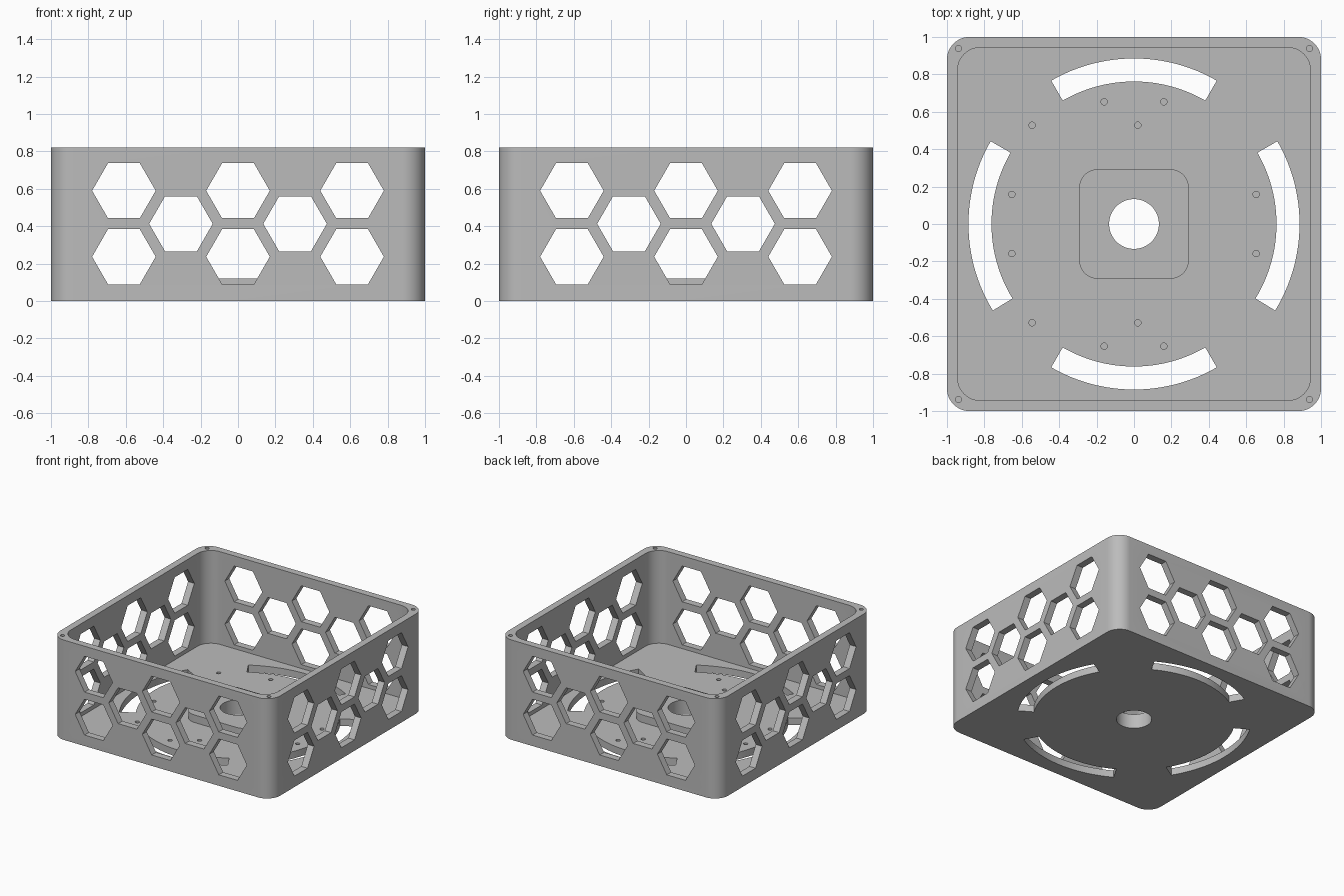
import bpy, bmesh
from math import sin, cos, pi, radians
from mathutils import Matrix, Vector

if "Cube" in bpy.data.objects:
    bpy.data.objects.remove(bpy.data.objects["Cube"])

HEIGHT, FLOOR, BOSS_TOP = 0.82, 0.058, 0.12
HALF, INNER, CORNER = 1.0, 0.943, 0.12

grey = bpy.data.materials.new("grey_plastic")
grey.use_nodes = True
colour = (0.5, 0.5, 0.5, 1)
grey.diffuse_color = colour
grey.node_tree.nodes["Principled BSDF"].inputs["Base Color"].default_value = colour


# Outlines
def arc(cx, cy, r, start, end, steps):
    angles = [radians(start + (end - start) * i / steps) for i in range(steps + 1)]
    return [(cx + r * cos(a), cy + r * sin(a)) for a in angles]


def circle(cx, cy, r, sides):
    return arc(cx, cy, r, 0, 360, sides)[:-1]


def rounded_square(half, r):
    c = half - r
    points = []
    for i, (sx, sy) in enumerate([(1, 1), (-1, 1), (-1, -1), (1, -1)]):
        points += arc(sx * c, sy * c, r, 90 * i, 90 * i + 90, 12)
    return points


def arc_slot(start, end):
    return arc(0, 0, 0.885, start, end, 32) + arc(0, 0, 0.762, end, start, 32)


# Solids
def add_prism(bm, outline, low, high, matrix=Matrix()):
    rings = [[bm.verts.new(matrix @ Vector((x, y, z))) for x, y in outline]
             for z in (low, high)]
    bm.faces.new(rings[0][::-1])
    bm.faces.new(rings[1])
    n = len(outline)
    for i in range(n):
        j = (i + 1) % n
        bm.faces.new((rings[0][i], rings[0][j], rings[1][j], rings[1][i]))


def make_object(name, bm):
    bmesh.ops.recalc_face_normals(bm, faces=bm.faces)
    mesh = bpy.data.meshes.new(name)
    bm.to_mesh(mesh)
    bm.free()
    mesh.materials.append(grey)
    obj = bpy.data.objects.new(name, mesh)
    bpy.context.collection.objects.link(obj)
    return obj


def prism(name, outline, low, high):
    bm = bmesh.new()
    add_prism(bm, outline, low, high)
    return make_object(name, bm)


def select_only(obj):
    bpy.ops.object.select_all(action="DESELECT")
    obj.select_set(True)
    bpy.context.view_layer.objects.active = obj


def cut(obj, cutter):
    cutter.hide_render = True
    mod = obj.modifiers.new("cut", "BOOLEAN")
    mod.operation, mod.solver, mod.object = "DIFFERENCE", "EXACT", cutter
    select_only(obj)
    bpy.ops.object.modifier_apply(modifier=mod.name)
    bpy.data.objects.remove(cutter)


# Open tray
tray = prism("tray", rounded_square(HALF, CORNER), 0, HEIGHT)
cut(tray, prism("cavity_cutter", rounded_square(INNER, CORNER), FLOOR, HEIGHT + 0.2))

# Hexagonal vents through the four walls
hexagon = circle(0, 0, 0.17, 6)
vents = [(x, z) for x in (-0.61, 0, 0.61) for z in (0.237, 0.59)]
vents += [(-0.305, 0.413), (0.305, 0.413)]
bm = bmesh.new()
for side in range(4):
    turn = Matrix.Rotation(side * pi / 2, 4, "Z")
    for x, z in vents:
        place = Matrix.Translation((x, 0, z)) @ Matrix.Rotation(pi / 2, 4, "X")
        add_prism(bm, hexagon, 0.9, 1.1, turn @ place)
cut(tray, make_object("vent_cutter", bm))

# Curved floor slots and the centre hole
bm = bmesh.new()
for start, end in [(60, 120), (150, 211.5), (240, 300), (-31.5, 30)]:
    add_prism(bm, arc_slot(start, end), -0.1, 0.2)
add_prism(bm, circle(0, 0, 0.133, 64), -0.1, 0.2)
cut(tray, make_object("slot_cutter", bm))

# Blind screw holes in the rim corners and in the floor
bm = bmesh.new()
for sy in (-1, 1):
    for sx in (-1, 1):
        add_prism(bm, circle(sx * 0.938, sy * 0.938, 0.016, 20), HEIGHT - 0.12, HEIGHT + 0.1)
        add_prism(bm, circle(sx * 0.16, sy * 0.653, 0.017, 20), 0.02, 0.2)
        add_prism(bm, circle(sx * 0.653, sy * 0.158, 0.017, 20), 0.02, 0.2)
    for x in (-0.545, 0.02):
        add_prism(bm, circle(x, sy * 0.528, 0.017, 20), 0.02, 0.2)
cut(tray, make_object("screw_hole_cutter", bm))

# Raised centre mount
mount = prism("centre_mount", rounded_square(0.293, 0.1), FLOOR, BOSS_TOP)
cut(mount, prism("bore_cutter", circle(0, 0, 0.133, 64), 0, 0.3))

for obj in (tray, mount):
    select_only(obj)
    bpy.ops.object.shade_smooth_by_angle(angle=radians(30))
